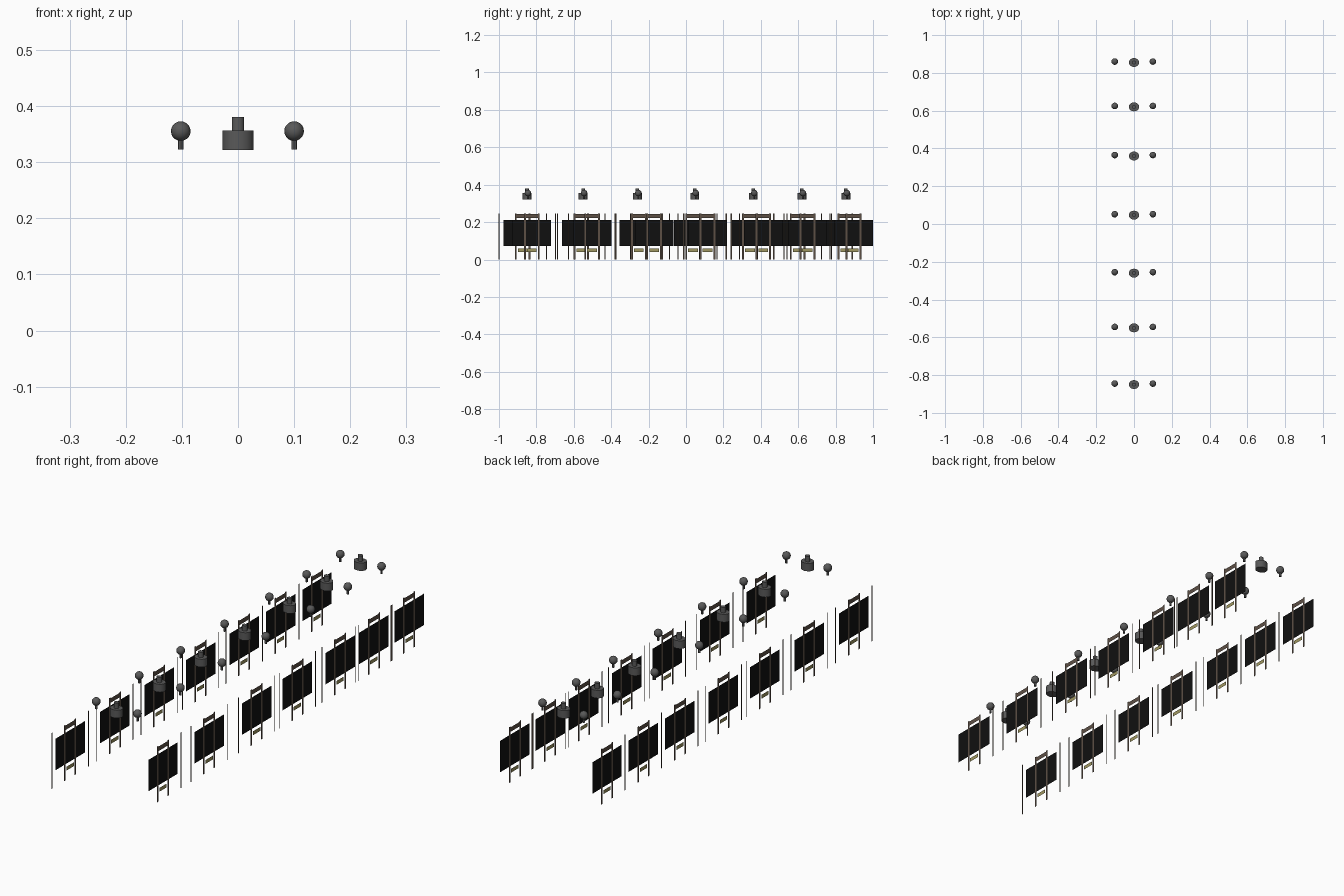
import bpy, bmesh
from mathutils import Matrix

if "Cube" in bpy.data.objects:
    bpy.data.objects.remove(bpy.data.objects["Cube"])

SIDE_X = 0.21
LEFT_Y = [-0.873, -0.56, -0.252, 0.038, 0.342, 0.597, 0.852]
RIGHT_Y = [-0.824, -0.502, -0.17, 0.115, 0.413, 0.65, 0.896]
LAMP_Y = [-0.85, -0.55, -0.26, 0.047, 0.36, 0.62, 0.855]


def material(name, rgb):
    m = bpy.data.materials.new(name)
    m.diffuse_color = (*rgb, 1)
    m.use_nodes = True
    m.node_tree.nodes["Principled BSDF"].inputs["Base Color"].default_value = m.diffuse_color
    return m


BLACK = material("black_panel", (0.005, 0.005, 0.005))
BROWN = material("brown_frame", (0.11, 0.08, 0.06))
YELLOW = material("pale_yellow", (0.35, 0.31, 0.12))
GREY = material("dark_grey", (0.1, 0.1, 0.1))


def finish(bm, name, mat):
    mesh = bpy.data.meshes.new(name)
    bm.to_mesh(mesh)
    bm.free()
    mesh.materials.append(mat)
    ob = bpy.data.objects.new(name, mesh)
    bpy.context.collection.objects.link(ob)
    return ob


def cards(name, mat, x, rects):
    """Flat upright rectangles (y0, y1, z0, z1) in the plane at x."""
    bm = bmesh.new()
    for y0, y1, z0, z1 in rects:
        pts = [(x, y0, z0), (x, y1, z0), (x, y1, z1), (x, y0, z1)]
        bm.faces.new([bm.verts.new(p) for p in pts])
    return finish(bm, name, mat)


def drum(bm, x, y, r, ry, z0, z1, seg=20):
    mat = Matrix.Translation((x, y, (z0 + z1) / 2)) @ Matrix.Diagonal((1, ry / r, 1, 1))
    bmesh.ops.create_cone(bm, cap_ends=True, segments=seg, radius1=r, radius2=r,
                          depth=z1 - z0, matrix=mat)


def smooth(ob):
    bpy.ops.object.select_all(action='DESELECT')
    bpy.context.view_layer.objects.active = ob
    ob.select_set(True)
    bpy.ops.object.shade_smooth_by_angle()


# Two rows of flat window bays
P, W, POLE = 0.037, 0.005, 0.127   # post offset, half post width, pole offset
for side, x, ys in (("left", -SIDE_X, LEFT_Y), ("right", SIDE_X, RIGHT_Y)):
    for i, c in enumerate(ys):
        tag = f"{side}_{i + 1}"
        # dark panel, divided by the two posts
        cards("window_panel_" + tag, BLACK, x, [
            (c + a, c + b, 0.072, 0.211)
            for a, b in ((-0.103, -P - W), (-P + W, P - W), (P + W, 0.103))])
        # posts and the bar joining them at the top
        cards("window_frame_" + tag, BROWN, x, [
            (c - P - W, c - P + W, 0, 0.247), (c + P - W, c + P + W, 0, 0.247),
            (c - P + W, c + P - W, 0.223, 0.243)])
        # yellow sill bar
        cards("sill_bar_" + tag, YELLOW, x, [(c - 0.026, c + 0.026, 0.041, 0.058)])
        # thin poles beside the panel, left off at the open row ends
        offs = [s for s in (-POLE, POLE)
                if not (side == "left" and i == 6 and s > 0)
                and not (side == "right" and i == 0 and s < 0)
                and c + s < 1]
        cards("thin_pole_" + tag, BROWN, x, [
            (c + s - 0.003, c + s + 0.003, 0, 0.247) for s in offs])

# Ceiling lamps: a drum with a neck, and a bulb on each side
for i, y in enumerate(LAMP_Y):
    bm = bmesh.new()
    drum(bm, 0, y, 0.0275, 0.0235, 0.322, 0.357)
    drum(bm, 0, y, 0.011, 0.0095, 0.357, 0.381, 16)
    smooth(finish(bm, f"ceiling_drum_{i + 1}", GREY))
    for side, x in (("left", -0.102), ("right", 0.1)):
        bm = bmesh.new()
        bmesh.ops.create_uvsphere(bm, u_segments=16, v_segments=10, radius=0.0175,
                                  matrix=Matrix.Translation((x, y + 0.005, 0.3555)))
        drum(bm, x, y + 0.005, 0.005, 0.005, 0.323, 0.342, 12)
        smooth(finish(bm, f"bulb_{side}_{i + 1}", GREY))
